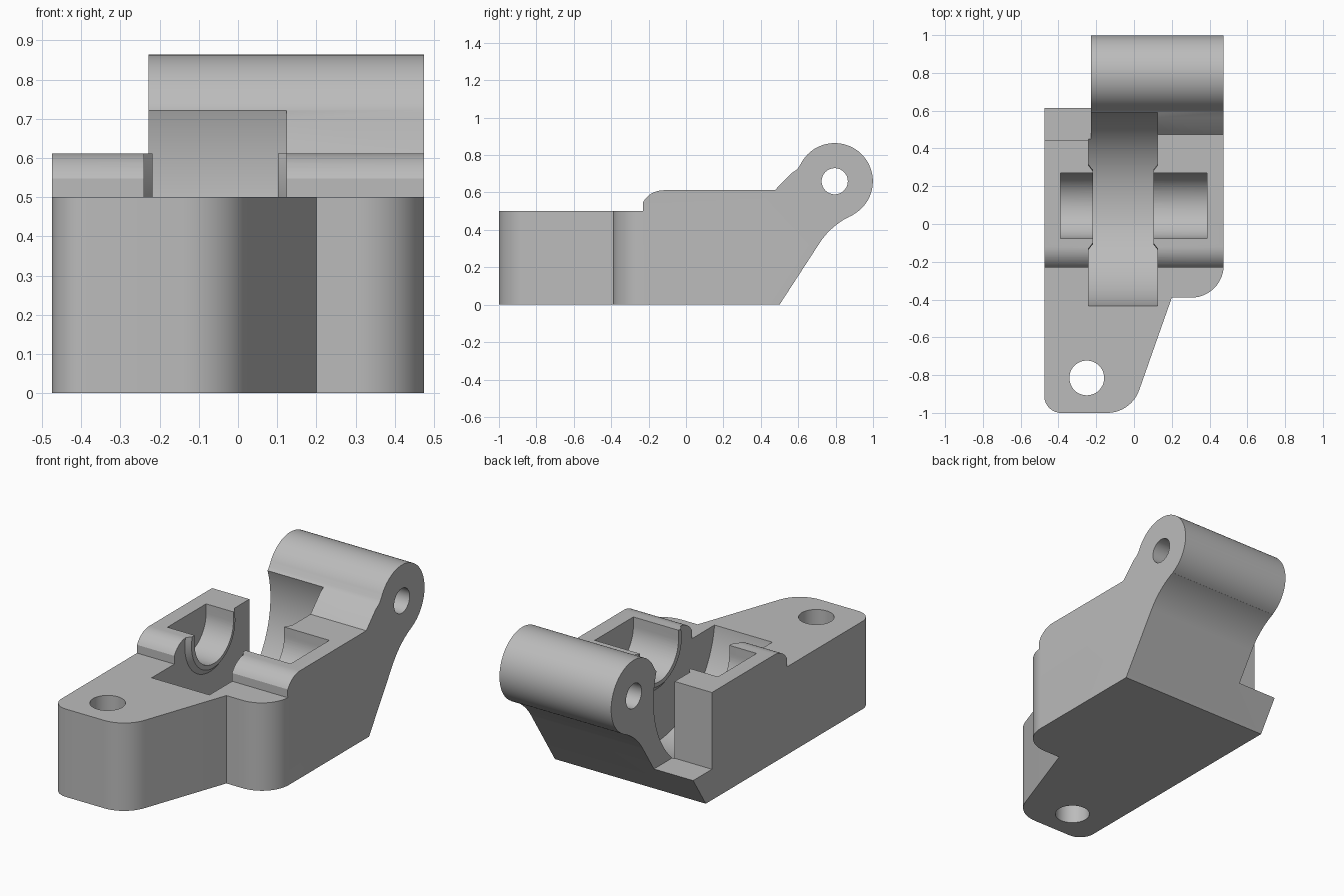
import bpy, bmesh
from math import radians, sin, cos, tan, pi
from mathutils import Vector, Matrix

cube = bpy.data.objects.get("Cube")
if cube:
    bpy.data.objects.remove(cube, do_unlink=True)

grey = bpy.data.materials.new("mid grey")
grey.use_nodes = True
grey.diffuse_color = (0.5, 0.5, 0.5, 1)
grey.node_tree.nodes["Principled BSDF"].inputs["Base Color"].default_value = (0.5, 0.5, 0.5, 1)


def arc(centre, r, start, end, n=24):
    """Points on a circular arc, angles in degrees."""
    angles = [radians(start + (end - start) * i / n) for i in range(n + 1)]
    return [(centre[0] + r * cos(a), centre[1] + r * sin(a)) for a in angles]


def fillet(before, corner, after, r, n=14):
    """Round one corner with an arc tangent to both sides."""
    c = Vector(corner)
    u = (Vector(before) - c).normalized()
    v = (Vector(after) - c).normalized()
    half = u.angle(v) / 2
    centre = c + (u + v).normalized() * (r / sin(half))
    p, q = c + u * (r / tan(half)) - centre, c + v * (r / tan(half)) - centre
    sweep = p.angle_signed(q)
    return [tuple(centre + Matrix.Rotation(-sweep * i / n, 2) @ p) for i in range(n + 1)]


def new_object(name, bm):
    bmesh.ops.recalc_face_normals(bm, faces=bm.faces)
    mesh = bpy.data.meshes.new(name)
    bm.to_mesh(mesh)
    bm.free()
    mesh.materials.append(grey)
    ob = bpy.data.objects.new(name, mesh)
    bpy.context.collection.objects.link(ob)
    return ob


def prism(name, points, lo, hi, axis):
    """Extrude an outline along x (outline in y, z) or z (outline in x, y)."""
    bm = bmesh.new()
    place = (lambda a, b: (lo, a, b)) if axis == "x" else (lambda a, b: (a, b, lo))
    face = bm.faces.new([bm.verts.new(place(a, b)) for a, b in points])
    move = Vector((hi - lo, 0, 0) if axis == "x" else (0, 0, hi - lo))
    ext = bmesh.ops.extrude_face_region(bm, geom=[face], use_keep_orig=True)
    bmesh.ops.translate(bm, vec=move, verts=[g for g in ext["geom"] if isinstance(g, bmesh.types.BMVert)])
    return new_object(name, bm)


def lathe_x(name, profile, cy, cz, n=128):
    """Revolve (x, radius) points around an axis parallel to x."""
    bm = bmesh.new()
    rings = [[bm.verts.new((x, cy + r * cos(2 * pi * i / n), cz + r * sin(2 * pi * i / n)))
              for i in range(n)] for x, r in profile]
    for a, b in zip(rings, rings[1:]):
        for i in range(n):
            j = (i + 1) % n
            bm.faces.new((a[i], a[j], b[j], b[i]))
    bm.faces.new(rings[0])
    bm.faces.new(rings[-1])
    return new_object(name, bm)


def boolean(target, tool, operation="DIFFERENCE"):
    mod = target.modifiers.new(tool.name, "BOOLEAN")
    mod.operation, mod.solver, mod.object = operation, "EXACT", tool
    bpy.context.view_layer.objects.active = target
    bpy.ops.object.modifier_apply(modifier=mod.name)
    bpy.data.objects.remove(tool, do_unlink=True)


# Side silhouette: base, raised block, arm and hinge barrel
hinge, hinge_r = (0.795, 0.66), 0.204
neck_end = (0.887, 0.477)
side = [(-1.1, 0), (0.5, 0)]
side += fillet((0.5, 0), (0.78, 0.431), neck_end, 0.4)
side += arc(hinge, hinge_r, -62, 148, 48)
side += [(0.605, 0.738), (0.592, 0.722), (0.56, 0.7), (0.475, 0.612)]
side += arc((-0.12, 0.486), 0.126, 90, 151, 12)
side += [(-0.23, 0.5), (-1.1, 0.5)]
body = prism("pivot_bracket", side, -0.475, 0.475, "x")

# Plan outline: mounting ear with rounded corners
half, back = 0.475, 1.1
ear, inner = (-0.015, -1), (0.2, -0.39)
plan = [(-half, back)]
plan += fillet((-half, back), (-half, -1), ear, 0.09)
plan += fillet((-half, -1), ear, inner, 0.18)
plan += [inner]
plan += fillet(inner, (half, -0.39), (half, back), 0.172)
plan += [(half, back)]
boolean(body, prism("plan_cutter", plan, -0.1, 1, "z"), "INTERSECT")

# Step behind the right-hand block, with a low ledge
boolean(body, prism("step_cutter", [(0.445, 0.175), (0.62, 0.175), (0.62, -0.1), (1.2, -0.1),
                                    (1.2, 1.2), (0.445, 1.2)], -0.6, -0.228, "x"))

# Round wheel slot, leaving a raised collar on each cheek
wheel = (0.09, 0.56)
slot = [(-0.218, 0.02), (-0.218, 0.197), (-0.24, 0.225), (-0.24, 0.527),
        (0.124, 0.527), (0.124, 0.225), (0.102, 0.197), (0.102, 0.02)]
boolean(body, lathe_x("slot_cutter", slot, *wheel))

# Open axle cradle
cradle = arc((0.096, 0.56), 0.174, 180, 360, 40) + [(0.27, 1), (-0.078, 1)]
boolean(body, prism("axle_cutter", cradle, -0.39, 0.386, "x"))

# Hinge pin hole and vertical mounting hole
boolean(body, prism("pin_cutter", arc(hinge, 0.07, 0, 352.5, 47), -0.7, 0.7, "x"))
boolean(body, prism("mount_cutter", arc((-0.25, -0.815), 0.092, 0, 352.5, 47), -0.2, 0.8, "z"))

bpy.ops.object.select_all(action="DESELECT")
body.select_set(True)
bpy.context.view_layer.objects.active = body
bpy.ops.object.shade_smooth_by_angle(angle=radians(25))
